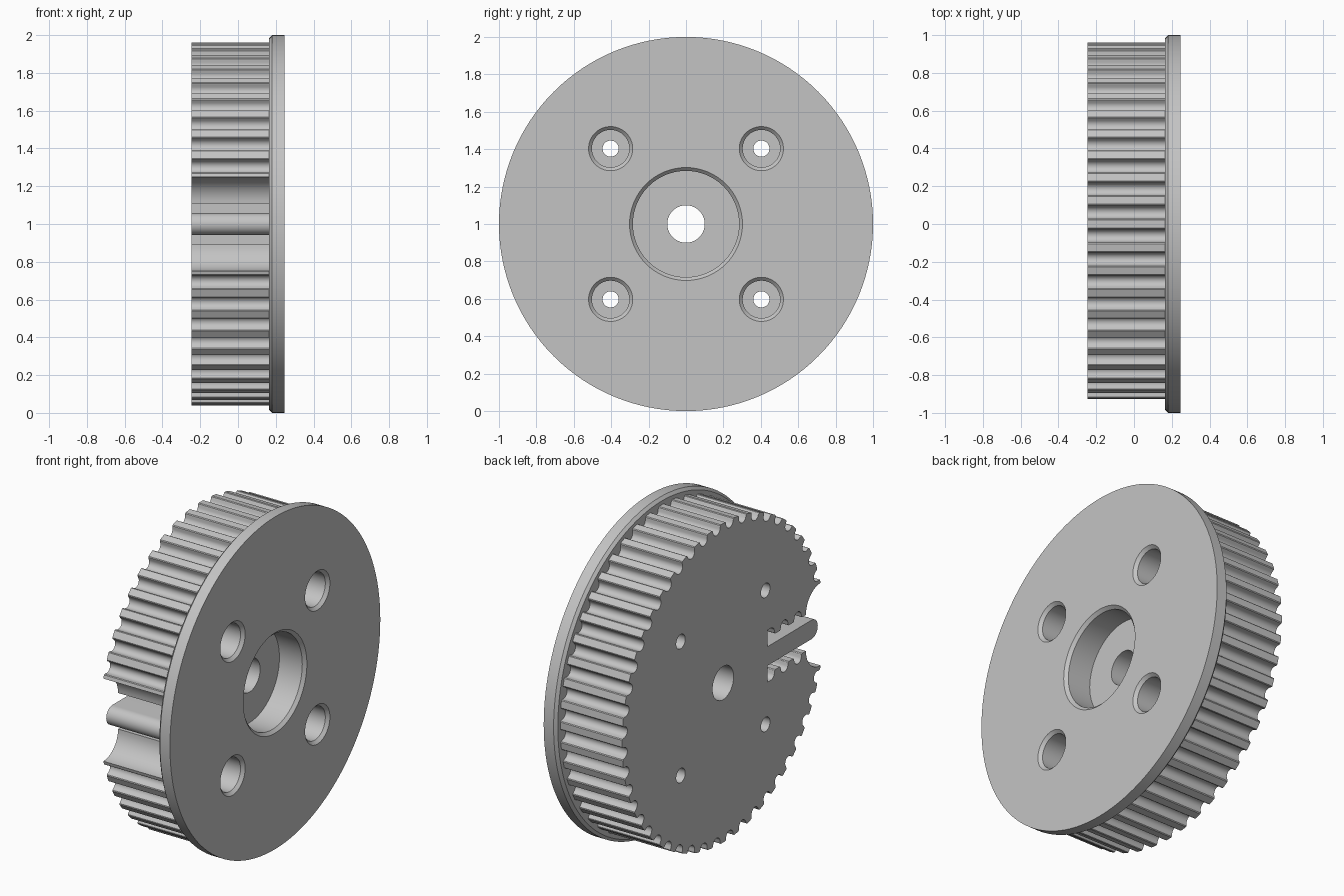
import bpy, bmesh, math
from mathutils import Vector

if "Cube" in bpy.data.objects:
    bpy.data.objects.remove(bpy.data.objects["Cube"])

TEETH, TIP_R, AXIS_Z = 48, 0.96, 1.0
BACK_X, STEP_X, FACE_X = -0.247, 0.165, 0.247
PITCH = math.tau / TEETH

metal = bpy.data.materials.new("light_grey")
metal.use_nodes = True
grey = (0.55, 0.55, 0.55, 1)
metal.diffuse_color = grey
metal.node_tree.nodes["Principled BSDF"].inputs["Base Color"].default_value = grey


def finish(name, bm):
    bmesh.ops.recalc_face_normals(bm, faces=bm.faces)
    mesh = bpy.data.meshes.new(name)
    bm.to_mesh(mesh)
    bm.free()
    mesh.materials.append(metal)
    obj = bpy.data.objects.new(name, mesh)
    bpy.context.collection.objects.link(obj)
    return obj


def lathe(name, profile, y=0, z=0, segments=64):
    """Solid turned about the x direction from (x, radius) pairs."""
    bm = bmesh.new()
    rings = []
    for x, r in profile:
        angles = [math.tau * i / segments for i in range(segments)]
        rings.append([bm.verts.new((x, y + r * math.cos(a), AXIS_Z + z + r * math.sin(a)))
                      for a in angles])
    for a, b in zip(rings, rings[1:]):
        for i in range(segments):
            j = (i + 1) % segments
            bm.faces.new((a[i], a[j], b[j], b[i]))
    bm.faces.new(rings[0])
    bm.faces.new(rings[-1])
    return finish(name, bm)


def combine(target, other, operation):
    mod = target.modifiers.new(operation.title(), 'BOOLEAN')
    mod.operation, mod.solver, mod.object = operation, 'EXACT', other
    bpy.context.view_layer.objects.active = target
    bpy.ops.object.modifier_apply(modifier=mod.name)
    bpy.data.objects.remove(other)


# Round-bottomed belt groove as (offset along the belt, depth)
R, DROP, STEPS = 0.034, 0.014, 10
arc = [math.pi * i / STEPS for i in range(STEPS + 1)]
groove = [(-0.042, 0), (-0.037, 0.004)]
groove += [(-R * math.cos(a), DROP + R * math.sin(a)) for a in arc]
groove += [(0.037, 0.004), (0.042, 0)]

# Toothed rim, from the upper lip round to the lower lip
outline = []
for k in range(TEETH - 4):
    centre = (k + 2.5) * PITCH
    for t, d in groove:
        a, r = centre + t / TIP_R, TIP_R - d
        outline.append((-r * math.cos(a), r * math.sin(a)))

# Upper half of the belt clamp slot: flared mouth, grooved wall, tongue
lip_y, lip_z = -TIP_R * math.cos(2 * PITCH), TIP_R * math.sin(2 * PITCH)
FLARE, INNER_Y, TONGUE = 0.14, -0.42, 0.057
wall_z = lip_z - FLARE
slot = []
for i in range(13):
    a = math.pi / 2 * (1 - i / 12)
    slot.append((lip_y + FLARE * math.cos(a), wall_z + FLARE * math.sin(a)))
for k in range(3):
    for t, d in groove:
        if k < 2 or t <= 0.001:
            slot.append((-0.71 + k * 0.128 + t, wall_z + d))
slot += [(INNER_Y, wall_z + R + DROP), (INNER_Y, TONGUE)]
for i in range(9):
    a = math.pi / 2 * i / 8
    slot.append((-0.843 - TONGUE * math.sin(a), TONGUE * math.cos(a)))

lower = [(y, -z) for y, z in slot]
outline += lower + slot[-2::-1]

bm = bmesh.new()
base = bm.faces.new([bm.verts.new((BACK_X, y, AXIS_Z + z)) for y, z in outline])
extruded = bmesh.ops.extrude_face_region(bm, geom=[base])
verts = [v for v in extruded["geom"] if isinstance(v, bmesh.types.BMVert)]
bmesh.ops.translate(bm, verts=verts, vec=Vector((STEP_X + 0.02 - BACK_X, 0, 0)))
pulley = finish("toothed_pulley", bm)

# Belt flange with a chamfered inner edge
flange = lathe("flange", [(STEP_X, 0.983), (STEP_X + 0.016, 1.0), (FACE_X, 1.0)], segments=128)
combine(pulley, flange, 'UNION')


def stepped_hole(bore, recess, mouth, depth, y=0, z=0):
    """Through bore with a chamfered counterbore in the flange face."""
    floor, chamfer = FACE_X - depth, mouth - recess
    profile = [(BACK_X - 0.1, bore), (floor, bore), (floor, recess),
               (FACE_X - chamfer, recess), (FACE_X, mouth), (FACE_X + 0.1, mouth)]
    combine(pulley, lathe("hole_cutter", profile, y, z), 'DIFFERENCE')


# Centre bore and four screw holes
stepped_hole(0.1, 0.284, 0.302, 0.17)
for y in (-0.403, 0.403):
    for z in (-0.403, 0.403):
        stepped_hole(0.043, 0.1, 0.118, 0.25, y, z)

bpy.ops.object.select_all(action='DESELECT')
pulley.select_set(True)
bpy.context.view_layer.objects.active = pulley
bpy.ops.object.shade_smooth_by_angle(angle=math.radians(30))
